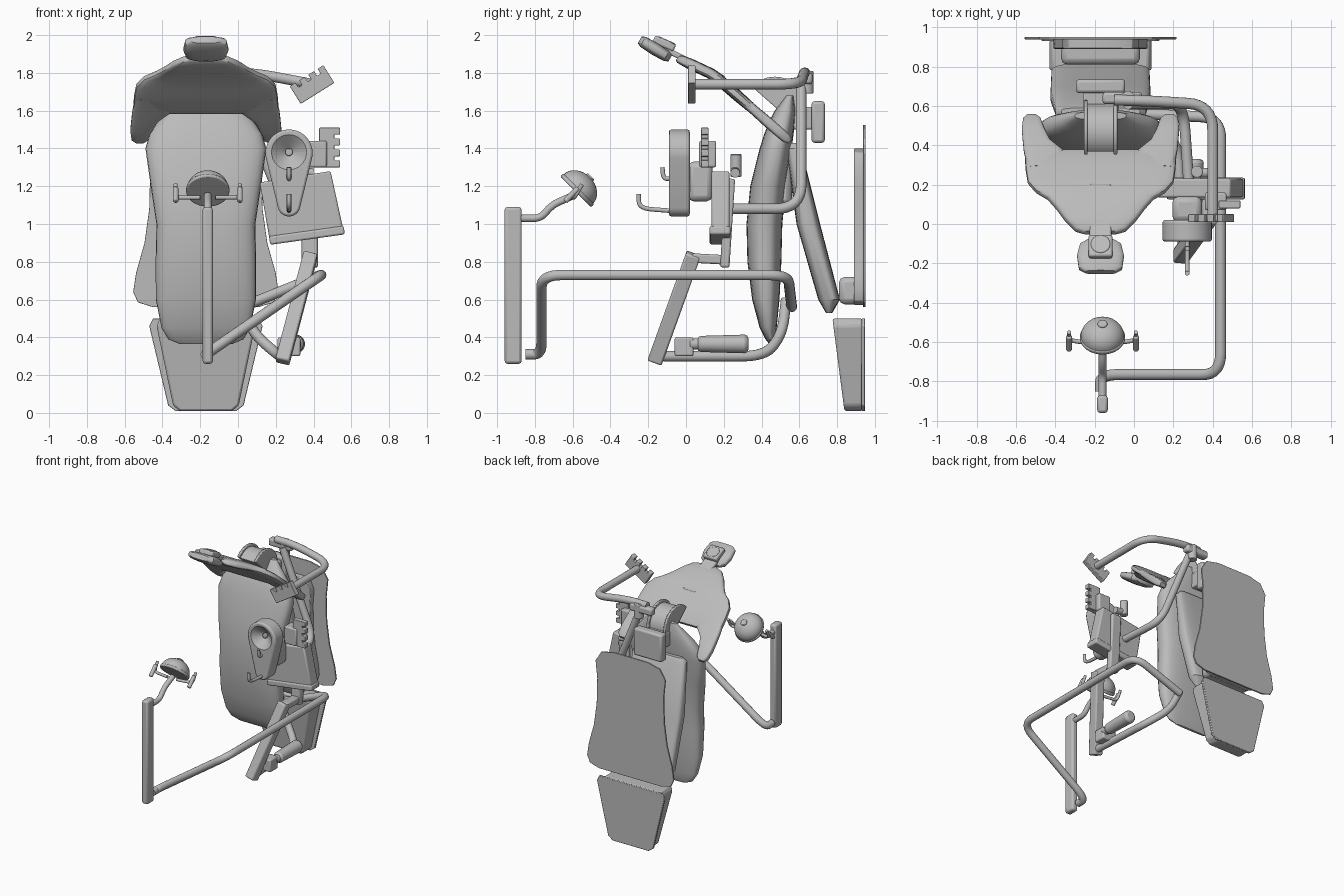
import bpy, bmesh, math
from mathutils import Vector, Matrix

if "Cube" in bpy.data.objects:
    bpy.data.objects.remove(bpy.data.objects["Cube"])

grey = bpy.data.materials.new("light_grey")
grey.use_nodes = True
GREY = (0.5, 0.5, 0.5, 1)
grey.diffuse_color = GREY
grey.node_tree.nodes["Principled BSDF"].inputs["Base Color"].default_value = GREY
CX = -0.17          # centre line of the chair
made = []


def finish(name, bm, bevel=0.0):
    bmesh.ops.recalc_face_normals(bm, faces=bm.faces)
    me = bpy.data.meshes.new(name)
    bm.to_mesh(me)
    bm.free()
    me.materials.append(grey)
    ob = bpy.data.objects.new(name, me)
    bpy.context.collection.objects.link(ob)
    made.append(ob)
    if bevel:
        mod = ob.modifiers.new("Bevel", "BEVEL")
        mod.width, mod.segments = bevel, 2
        mod.limit_method, mod.angle_limit = "ANGLE", 0.6
    return ob


def bar(name, a, b, w, d, bevel=0.01):
    """Rectangular bar from a to b."""
    a, b = Vector(a), Vector(b)
    bm = bmesh.new()
    bmesh.ops.create_cube(bm, size=1)
    z = (b - a).normalized()
    x = Vector((1, 0, 0)) - z * z.x
    x.normalize()
    r = Matrix((x, z.cross(x), z)).transposed().to_4x4()
    bm.transform(Matrix.Translation((a + b) / 2) @ r @ Matrix.Diagonal((w, d, (b - a).length, 1)))
    return finish(name, bm, bevel)


def box(name, lo, hi, bevel=0.01):
    """Upright box between two corners."""
    (x0, y0, z0), (x1, y1, z1) = lo, hi
    x, y = (x0 + x1) / 2, (y0 + y1) / 2
    return bar(name, (x, y, z0), (x, y, z1), x1 - x0, y1 - y0, bevel)


def cut_open(bm, co, no):
    """Remove everything on the normal side of a plane and close the hole."""
    bmesh.ops.bisect_plane(bm, geom=bm.verts[:] + bm.edges[:] + bm.faces[:], plane_co=co,
                           plane_no=no, clear_outer=True)
    bmesh.ops.holes_fill(bm, edges=[e for e in bm.edges if e.is_boundary])


def rod(name, a, b, r1, r2=None, bevel=0.006, below=None):
    """Cylinder or cone from a to b, optionally cut off along a direction."""
    a, b = Vector(a), Vector(b)
    bm = bmesh.new()
    bmesh.ops.create_cone(bm, cap_ends=True, segments=32, radius1=r1,
                          radius2=r1 if r2 is None else r2, depth=(b - a).length)
    q = (b - a).to_track_quat("Z", "Y").to_matrix().to_4x4()
    bm.transform(Matrix.Translation((a + b) / 2) @ q)
    if below:
        cut_open(bm, (a + b) / 2, below)
    return finish(name, bm, bevel)


def prism(name, pts, y0, y1, bevel=0.005):
    """Front outline (x, z) pushed from y0 to y1."""
    bm = bmesh.new()
    f = bm.faces.new([bm.verts.new((x, y0, z)) for x, z in pts])
    ext = bmesh.ops.extrude_face_region(bm, geom=[f])
    bmesh.ops.translate(bm, vec=(0, y1 - y0, 0),
                        verts=[v for v in ext["geom"] if isinstance(v, bmesh.types.BMVert)])
    return finish(name, bm, bevel)


def mirrored(half):
    return [(CX + x, z) for x, z in half] + [(CX - x, z) for x, z in reversed(half)]


def loft(name, rows, v, power=0.5, n=32):
    """Rounded sections; a row is centre, half width along x, half depth along v."""
    bm = bmesh.new()
    v = Vector(v).normalized()
    rings = []
    for c, w, d in rows:
        ring = []
        for i in range(n):
            t = 2 * math.pi * i / n
            co, si = math.cos(t), math.sin(t)
            px = math.copysign(abs(co) ** power, co) * w
            pv = math.copysign(abs(si) ** power, si) * d
            ring.append(bm.verts.new(Vector(c) + Vector((px, 0, 0)) + v * pv))
        rings.append(ring)
    for a, b in zip(rings, rings[1:]):
        for i in range(n):
            bm.faces.new((a[i], a[(i + 1) % n], b[(i + 1) % n], b[i]))
    bm.faces.new(rings[0])
    bm.faces.new(rings[-1])
    return finish(name, bm)


def upright_loft(name, rows, power):
    """Rows of height, front, back and half width."""
    return loft(name, [((CX, (f + b) / 2, z), w, (b - f) / 2) for z, f, b, w in rows], (0, 1, 0), power)


def tube(name, pts, r, bend=0.08):
    """Round tube along a path with rounded corners."""
    pts = [Vector(p) for p in pts]
    path = [pts[0]]
    for a, p, b in zip(pts, pts[1:], pts[2:]):
        s = p + (a - p).normalized() * min(bend, (a - p).length * 0.48)
        e = p + (b - p).normalized() * min(bend, (b - p).length * 0.48)
        for k in range(9):
            t = k / 8
            path.append(s * (1 - t) ** 2 + p * 2 * t * (1 - t) + e * t * t)
    path.append(pts[-1])
    cu = bpy.data.curves.new(name, "CURVE")
    cu.dimensions, cu.bevel_depth, cu.bevel_resolution, cu.use_fill_caps = "3D", r, 5, True
    sp = cu.splines.new("POLY")
    sp.points.add(len(path) - 1)
    for q, p in zip(sp.points, path):
        q.co = (*p, 1)
    cu.materials.append(grey)
    bpy.context.collection.objects.link(bpy.data.objects.new(name, cu))


def holder(name, loc, angle):
    """Instrument holder with comb-like slots along one edge."""
    pts = [(-0.1, -0.06), (0.11, -0.06)]
    for i in range(4):
        x = 0.11 - i * 0.058
        pts += [(x, 0.05), (x - 0.036, 0.05)]
        if i < 3:
            pts += [(x - 0.036, 0.02), (x - 0.058, 0.02)]
    c, s = math.cos(angle), math.sin(angle)
    pts = [(loc[0] + x * c - z * s, loc[2] + x * s + z * c) for x, z in pts]
    prism(name, pts, loc[1] - 0.02, loc[1] + 0.02, 0.004)


# Base plates and lift
plate = [(0.28, 0.56), (0.36, 0.585), (0.385, 0.64), (0.37, 0.74), (0.325, 0.9), (0.3, 1.08),
         (0.295, 1.28), (0.31, 1.42), (0.26, 1.5), (0.15, 1.525)]
prism("base_plate", mirrored(plate), 0.938, 0.95, 0.002)
prism("base_cover", mirrored([(x * 0.62, 0.57 + (z - 0.56) * 0.86) for x, z in plate]), 0.89, 0.94)
box("base_pivot", (CX - 0.2, 0.81, 0.575), (CX + 0.2, 0.94, 0.72), 0.03)
foot_shape = [(0.16, 0.01), (0.2, 0.04), (0.3, 0.46), (0.28, 0.5)]
prism("foot_plate", mirrored(foot_shape), 0.93, 0.948, 0.004)
foot = prism("foot_base", mirrored([(x * 0.87, z) for x, z in foot_shape]), 0.775, 0.935, 0.012)
for vert in foot.data.vertices:
    if vert.co.y < 0.8:
        vert.co.y += 0.065 * (0.5 - vert.co.z) / 0.5
upright_loft("lift_body", [(1.43, 0.55, 0.59, 0.2), (1.4, 0.53, 0.61, 0.23), (1.0, 0.585, 0.71, 0.255),
                           (0.6, 0.7, 0.815, 0.25), (0.53, 0.74, 0.775, 0.2)], 0.5)
box("seat_frame", (CX - 0.17, 0.47, 1.1), (CX + 0.17, 0.56, 1.5), 0.03)
box("rear_box", (CX - 0.125, 0.665, 1.43), (CX + 0.125, 0.735, 1.65), 0.015)
bar("rear_link", (CX, 0.5, 1.56), (CX, 0.68, 1.56), 0.18, 0.12)

# Seat cushion
upright_loft("seat_cushion", [
    (0.365, 0.44, 0.46, 0.14), (0.39, 0.42, 0.47, 0.2), (0.45, 0.39, 0.48, 0.235), (0.6, 0.35, 0.495, 0.265),
    (0.8, 0.325, 0.505, 0.266), (1.0, 0.32, 0.51, 0.262), (1.2, 0.34, 0.53, 0.292),
    (1.4, 0.39, 0.56, 0.32), (1.48, 0.415, 0.57, 0.297), (1.54, 0.44, 0.575, 0.255),
    (1.6, 0.47, 0.58, 0.2), (1.68, 0.53, 0.57, 0.13)], 0.7)


# Backrest with side wings
def back_z(y):
    return 1.79 - (0.87 if y > 0.145 else 0.47) * (y - 0.145)


normal = (0, 0.64, 0.77)
back = [(-0.045, 0.09, 0.015), (-0.03, 0.13, 0.025), (0.02, 0.18, 0.03), (0.08, 0.225, 0.03), (0.13, 0.27, 0.03),
        (0.165, 0.33, 0.03), (0.21, 0.37, 0.03), (0.27, 0.38, 0.03), (0.34, 0.385, 0.027), (0.37, 0.37, 0.015)]
loft("backrest", [((CX, y, back_z(y)), w, d) for y, w, d in back], normal)
wing = [(0.28, 0.27, 0.1, 0.026), (0.37, 0.29, 0.1, 0.026), (0.42, 0.325, 0.07, 0.028),
        (0.48, 0.343, 0.057, 0.028), (0.53, 0.349, 0.045, 0.026), (0.55, 0.35, 0.025, 0.015)]
for s in (-1, 1):
    loft("backrest_wing", [((CX + s * x, y, back_z(y)), w, d) for y, x, w, d in wing], normal)
bar("neck_slide", (CX, -0.12, 1.93), (CX, 0.2, 1.77), 0.11, 0.03)

# Headrest
head = [(0, 0.08, 0.02), (0.02, 0.11, 0.03), (0.1, 0.12, 0.034), (0.17, 0.105, 0.03), (0.195, 0.07, 0.02)]
loft("headrest", [((CX, -0.245 + t * 0.83, 1.975 - t * 0.5), w, d) for t, w, d in head], (0, 0.5, 0.85), 0.65)
bar("headrest_mount", (CX, -0.17, 1.98), (CX, -0.06, 1.93), 0.12, 0.04)
rod("headrest_knob", (CX, -0.12, 1.93), (CX, -0.1, 1.975), 0.05)

# Backrest hinge: half spool standing on the backrest
under = (0, -0.66, -0.75)
rod("hinge_drum", (CX - 0.08, 0.47, 1.62), (CX + 0.08, 0.47, 1.62), 0.14, below=under)
for s in (-1, 1):
    rod("hinge_flange", (CX + s * 0.065, 0.47, 1.62), (CX + s * 0.085, 0.47, 1.62), 0.16, below=under)

# Upper arms
tube("upper_arm", [(-0.1, 0.63, 1.8), (0.08, 0.625, 1.8), (0.4, 0.605, 1.74), (0.4, 0.03, 1.74)], 0.028, 0.13)
holder("upper_holder", (0.385, 0.03, 1.74), math.radians(32))
tube("unit_arm", [(-0.03, 0.61, 1.76), (0.25, 0.61, 1.08), (0.28, 0.18, 1.08)], 0.028, 0.14)
box("arm_joint", (-0.16, 0.61, 1.74), (0.04, 0.67, 1.8), 0.015)
rod("arm_pivot", (-0.03, 0.64, 1.69), (-0.03, 0.64, 1.81), 0.035)

# Rinse bowl: teardrop body with a dish
drop = []
for i in range(40):
    t = math.radians(-12 + 204 * i / 39)
    drop.append((0.27 + 0.125 * math.cos(t), 1.375 + 0.125 * math.sin(t)))
for i in range(14):
    t = math.radians(194 + 152 * i / 13)
    drop.append((0.27 + 0.06 * math.cos(t), 1.1 + 0.06 * math.sin(t)))
bowl = prism("rinse_bowl", drop, -0.09, 0.02, 0.012)
cut = rod("bowl_cutter", (0.27, -0.1, 1.38), (0.27, -0.03, 1.38), 0.105, 0.02, 0)
cut.hide_render = cut.hide_viewport = True
mod = bowl.modifiers.new("Dish", "BOOLEAN")
mod.object, mod.operation = cut, "DIFFERENCE"
rod("bowl_drain", (0.27, -0.05, 1.38), (0.27, -0.03, 1.38), 0.02)
box("bowl_support", (0.195, 0.01, 1.12), (0.345, 0.14, 1.33), 0.03)
tube("cup_faucet", [(0.27, -0.08, 1.07), (0.27, -0.21, 1.08), (0.27, -0.25, 1.1), (0.27, -0.25, 1.16)], 0.012, 0.03)
tube("bowl_faucet", [(0.27, -0.08, 1.24), (0.27, -0.12, 1.24), (0.27, -0.125, 1.3)], 0.012, 0.03)

# Instrument unit
holder("unit_holder", (0.49, 0.1, 1.41), -math.pi / 2)
box("holder_block", (0.36, 0.07, 1.3), (0.47, 0.16, 1.44))
prism("unit_tray", [(0.115, 1.22), (0.49, 1.28), (0.56, 0.96), (0.17, 0.9)], 0.135, 0.23, 0.01)
prism("tray_lip", [(0.165, 0.935), (0.56, 0.99), (0.565, 0.945), (0.17, 0.89)], 0.125, 0.235, 0.01)
tube("tray_handle", [(0.3, 0.26, 1.28), (0.4, 0.26, 1.27)], 0.025)
rod("handle_grip", (0.32, 0.265, 1.25), (0.32, 0.265, 1.37), 0.03)
bar("tray_neck", (0.38, 0.235, 1.24), (0.38, 0.205, 0.77), 0.085, 0.05)
bar("neck_link", (0.38, 0.21, 0.81), (0.38, 0.03, 0.82), 0.07, 0.05)

# Lower arm and handpiece
bar("lower_bar", (0.385, 0.04, 0.84), (0.235, -0.165, 0.27), 0.075, 0.08)
box("handpiece_block", (0.21, -0.06, 0.3), (0.33, 0.04, 0.4))
tube("lower_arm", [(0.25, -0.12, 0.3), (0.22, 0.42, 0.3), (0.08, 0.51, 0.42), (0, 0.53, 0.6)], 0.028, 0.12)
rod("handpiece", (0.305, 0.06, 0.365), (0.305, 0.33, 0.365), 0.042, 0.05, 0.02)
rod("handpiece_neck", (0.305, 0.02, 0.365), (0.305, 0.08, 0.365), 0.03)

# Lamp arm and pole
tube("lamp_arm", [(CX, -0.85, 0.31), (CX, -0.765, 0.31), (0.44, -0.765, 0.73), (0.44, 0.54, 0.73), (0.02, 0.56, 0.56)],
     0.028, 0.11)
box("lamp_pole", (-0.187, -0.96, 0.26), (-0.133, -0.87, 1.09), 0.015)
tube("lamp_bracket", [(-0.16, -0.88, 1.03), (-0.16, -0.77, 1.03), (-0.16, -0.71, 1.1), (-0.16, -0.6, 1.15)], 0.02, 0.04)

# Lamp head: flattened dome tilted up and back, with a ring and side handles
bm = bmesh.new()
bmesh.ops.create_uvsphere(bm, u_segments=32, v_segments=16, radius=0.11)
cut_open(bm, (0, 0, 0), (0, 0, -1))
bm.transform(Matrix.Translation((-0.16, -0.57, 1.185)) @ Matrix.Rotation(math.radians(-45), 4, "X")
             @ Matrix.Diagonal((1, 1, 0.8, 1)))
finish("lamp_dome", bm)
rod("lamp_ring", (-0.16, -0.584, 1.171), (-0.16, -0.568, 1.187), 0.115)
rod("lamp_cap", (-0.16, -0.515, 1.24), (-0.16, -0.502, 1.253), 0.025)
for s in (-1, 1):
    tube("lamp_handle", [(-0.16 + s * d, y, z) for d, y, z in
                         ((0.04, -0.61, 1.14), (0.17, -0.59, 1.14), (0.17, -0.55, 1.21))], 0.011, 0.03)
    rod("lamp_grip", (-0.16 + s * 0.17, -0.64, 1.12), (-0.16 + s * 0.17, -0.57, 1.19), 0.015)

# Smooth curved faces, keep edges sharp
bpy.ops.object.select_all(action="DESELECT")
for ob in made:
    if not ob.hide_viewport:
        ob.select_set(True)
        bpy.context.view_layer.objects.active = ob
bpy.ops.object.shade_smooth_by_angle(angle=math.radians(35))
